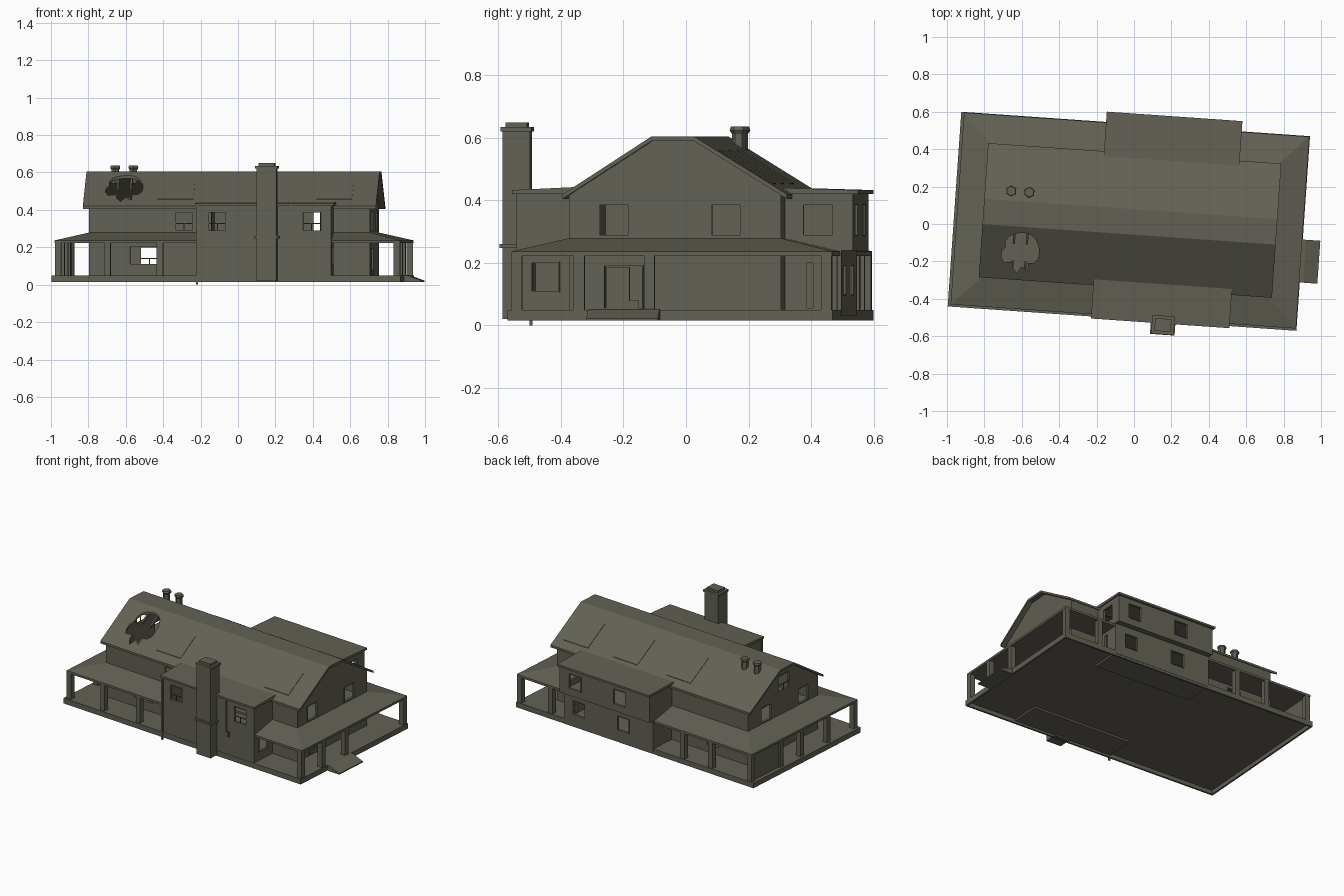
import bpy, bmesh, math
from mathutils import Matrix

if "Cube" in bpy.data.objects:
    bpy.data.objects.remove(bpy.data.objects["Cube"])

mat = bpy.data.materials.new("weathered_olive_grey")
mat.diffuse_color = (0.125, 0.12, 0.09, 1)
mat.use_nodes = True
mat.node_tree.nodes["Principled BSDF"].inputs["Base Color"].default_value = mat.diffuse_color


def finish(name, bm):
    bmesh.ops.recalc_face_normals(bm, faces=bm.faces)
    me = bpy.data.meshes.new(name)
    bm.to_mesh(me)
    bm.free()
    me.materials.append(mat)
    ob = bpy.data.objects.new(name, me)
    bpy.context.collection.objects.link(ob)
    return ob


def extrude(name, pts, vec):
    bm = bmesh.new()
    f = bm.faces.new([bm.verts.new(p) for p in pts])
    r = bmesh.ops.extrude_face_region(bm, geom=[f])
    bmesh.ops.translate(bm, vec=vec, verts=[v for v in r["geom"] if isinstance(v, bmesh.types.BMVert)])
    return finish(name, bm)


def prism(name, prof, x0, x1):
    """(y, z) profile swept along x"""
    return extrude(name, [(x0, y, z) for y, z in prof], (x1 - x0, 0, 0))


def boxes(name, items):
    """one object from several (x0, x1, y0, y1, z0, z1) boxes"""
    bm = bmesh.new()
    for x0, x1, y0, y1, z0, z1 in items:
        m = Matrix.Translation(((x0 + x1) / 2, (y0 + y1) / 2, (z0 + z1) / 2)) @ \
            Matrix.Diagonal((x1 - x0, y1 - y0, z1 - z0, 1))
        bmesh.ops.create_cube(bm, size=1, matrix=m)
    return finish(name, bm)


def cut(ob, cutter):
    mod = ob.modifiers.new("cut", 'BOOLEAN')
    mod.operation = 'DIFFERENCE'
    mod.solver = 'EXACT'
    mod.object = cutter
    dg = bpy.context.evaluated_depsgraph_get()
    me = bpy.data.meshes.new_from_object(ob.evaluated_get(dg))
    ob.modifiers.clear()
    ob.data = me
    bpy.data.objects.remove(cutter)


def window(wall, side, plane, centre, z0, z1, w=0.09, bars=True):
    """opening plus frame; side 'y' = wall at constant y, 'x' = wall at constant x"""
    a0, a1, t, m = centre - w / 2, centre + w / 2, 0.004, z0 + 0.4 * (z1 - z0)

    def b(a, c, d, za, zb):
        return (a, c, plane - d, plane + d, za, zb) if side == 'y' else (plane - d, plane + d, a, c, za, zb)
    cut(wall, boxes("cutter", [b(a0, a1, 0.03, z0, z1)]))
    parts = [b(a0 - t, a0, 0.003, z0 - t, z1 + t), b(a1, a1 + t, 0.003, z0 - t, z1 + t),
             b(a0, a1, 0.003, z0 - t, z0), b(a0, a1, 0.003, z1, z1 + t)]
    if bars:
        parts += [b(a0, a1, 0.002, m - 0.003, m + 0.003),
                  b(centre - 0.003, centre + 0.003, 0.002, z0, m)]
    boxes("window_frame", parts)


# ground slab with a skirt (recessed underneath), upper floor and entry ramp
slab = boxes("foundation_slab", [(-0.963, 0.906, -0.509, 0.534, 0.015, 0.05)])
cut(slab, boxes("cutter", [(-0.951, 0.894, -0.497, 0.522, 0.0, 0.042)]))
boxes("upper_floor", [(-0.765, 0.72, -0.315, 0.345, 0.235, 0.25)])
extrude("entry_ramp", [(0.9, -0.25, 0.015), (0.9, -0.25, 0.052), (0.925, -0.25, 0.05), (1.0, -0.25, 0.022),
                       (1.0, -0.25, 0.015)], (0, 0.23, 0))

# main walls, hollowed and open towards both bays
walls = prism("main_walls", [(-0.325, 0.045), (0.355, 0.045), (0.355, 0.419), (0.074, 0.594),
                             (-0.052, 0.594), (-0.325, 0.417)], -0.775, 0.73)
cut(walls, prism("cutter", [(-0.312, 0.03), (0.342, 0.03), (0.342, 0.5), (0.074, 0.68),
                            (-0.052, 0.68), (-0.312, 0.5)], -0.762, 0.717))
cut(walls, boxes("cutter", [(-0.165, 0.518, -0.4, 0.45, 0.0, 0.405)]))
for x, z0, z1, w in ((-0.265, 0.29, 0.385, 0.09), (-0.48, 0.11, 0.205, 0.15)):
    window(walls, 'y', -0.325, x, z0, z1, w, w < 0.1)
for y in (-0.18, 0.18):
    window(walls, 'x', 0.73, y, 0.29, 0.385, 0.09, False)
    window(walls, 'x', -0.775, y, 0.29, 0.385, 0.09, False)
window(walls, 'x', -0.775, 0.01, 0.44, 0.54, 0.1)
window(walls, 'x', 0.73, -0.15, 0.055, 0.19, 0.12, False)
boxes("front_door", [(0.72, 0.728, -0.205, -0.13, 0.05, 0.185), (0.72, 0.732, -0.205, -0.1, 0.05, 0.08)])
window(walls, 'y', 0.355, -0.5, 0.1, 0.2)
window(walls, 'x', -0.775, -0.1, 0.1, 0.2)

# main roof, flat at the ridge, with a ragged hole
top = [(-0.342, 0.42), (-0.057, 0.605), (0.079, 0.605), (0.377, 0.42)]
roof = prism("main_roof", top + [(y, z - 0.015) for y, z in reversed(top)], -0.808, 0.763)
radii = [1.05, 1.08, 1.1, 1.15, 1.15, 1.12, 1.1, 1.12, 1.15, 1.1, 0.95, 1.1, 1.15, 1.1, 0.7, 0.95, 1.15,
         0.75, 1.12, 0.7, 0.95, 1.05]
n = len(radii)
cut(roof, extrude("cutter", [(-0.593 + 0.092 * r * math.cos(i * math.tau / n),
                              -0.196 + 0.096 * r * math.sin(i * math.tau / n), 0.38)
                             for i, r in enumerate(radii)], (0, 0, 0.4)))
for x in (-0.64, -0.57):
    prism("broken_rafter", [(-0.33, 0.395), (-0.33, 0.412), (-0.24, 0.47), (-0.24, 0.453)], x, x + 0.012)
    prism("broken_rafter", [(-0.15, 0.512), (-0.15, 0.529), (-0.057, 0.589), (-0.057, 0.572)], x, x + 0.012)


# thin raised panels on the roof slopes
def roof_panel(x0, x1, y0, y1):
    def z(y):
        return 0.42 + (0.649 * (y + 0.342) if y < 0 else 0.6208 * (0.377 - y))
    prism("roof_panel", [(y0, z(y0) - 0.003), (y0, z(y0) + 0.003), (y1, z(y1) + 0.003), (y1, z(y1) - 0.003)], x0, x1)


for x in (-0.41, 0.44):
    roof_panel(x, x + 0.19, -0.288, -0.142)
for x in (-0.3, 0.12, 0.51):
    roof_panel(x, x + 0.19, 0.154, 0.325)

# wraparound porch roof: hipped ring, interrupted by the bays
bm = bmesh.new()
outer, inner = (-0.948, 0.903, -0.497, 0.531), (-0.77, 0.725, -0.32, 0.35)
rings = []
for (x0, x1, y0, y1), z in ((outer, 0.222), (outer, 0.237), (inner, 0.28), (inner, 0.222)):
    rings.append([bm.verts.new((x, y, z)) for x, y in ((x0, y0), (x1, y0), (x1, y1), (x0, y1))])
for i in range(4):
    a, b = rings[i], rings[(i + 1) % 4]
    for j in range(4):
        k = (j + 1) % 4
        bm.faces.new((a[j], a[k], b[k], b[j]))
porch = finish("porch_roof", bm)
cut(porch, boxes("cutter", [(-0.176, 0.529, -0.7, 0.7, 0.1, 0.4)]))

# porch columns and the closed rear end of the left porch
spots = [(x, -0.48) for x in (-0.93, -0.665, -0.385, 0.885)]
spots += [(x, 0.513) for x in (-0.93, -0.62, -0.4, 0.64, 0.885)]
spots += [(-0.93, y) for y in (0.24, 0.04, -0.22)]
spots += [(0.885, y) for y in (-0.28, -0.055)]
boxes("porch_columns", [(x - 0.017, x + 0.017, y - 0.017, y + 0.017, 0.045, 0.226) for x, y in spots])
boxes("porch_screen", [(-0.937, -0.925, 0.24, 0.513, 0.045, 0.226)])

# front bay
bay = boxes("front_bay", [(-0.182, 0.535, -0.507, -0.3, 0.03, 0.425)])
cut(bay, boxes("cutter", [(-0.17, 0.523, -0.495, -0.2, 0.05, 0.415)]))
for x in (-0.075, 0.43):
    window(bay, 'y', -0.507, x, 0.29, 0.385)
window(bay, 'x', 0.535, -0.414, 0.11, 0.2, 0.085, False)
prism("front_bay_roof", [(-0.52, 0.42), (-0.52, 0.433), (-0.31, 0.443), (-0.31, 0.42)], -0.194, 0.547)

# back bay: upper floor overhangs the lower one
low = boxes("back_bay_lower", [(-0.175, 0.528, 0.33, 0.536, 0.03, 0.25)])
cut(low, boxes("cutter", [(-0.163, 0.516, 0.2, 0.524, 0.05, 0.3)]))
high = boxes("back_bay_upper", [(-0.178, 0.531, 0.33, 0.573, 0.24, 0.425)])
cut(high, boxes("cutter", [(-0.166, 0.519, 0.2, 0.561, 0.25, 0.415)]))
for x in (0.06, 0.41):
    window(low, 'y', 0.536, x, 0.1, 0.19, 0.09, False)
    window(high, 'y', 0.573, x, 0.29, 0.385, 0.09, False)
window(low, 'x', 0.528, 0.435, 0.055, 0.2, 0.02, False)
window(high, 'x', 0.531, 0.46, 0.29, 0.385, 0.09, False)
prism("back_bay_roof", [(0.589, 0.42), (0.589, 0.433), (0.35, 0.44), (0.35, 0.42)], -0.187, 0.54)

# chimney with band and stepped cap
boxes("chimney", [(0.192 - a, 0.192 + a, -0.528 - b, -0.528 + b, z0, z1) for a, b, z0, z1 in
                  ((0.054, 0.044, 0.02, 0.62), (0.066, 0.052, 0.248, 0.26),
                   (0.06, 0.05, 0.62, 0.635), (0.044, 0.034, 0.635, 0.65))])

# roof vents, six sided with wider caps
for wx, wy in ((-0.667, 0.13), (-0.57, 0.13)):
    bm = bmesh.new()
    for r1, r2, z0, z1 in ((0.022, 0.022, 0.54, 0.618), (0.022, 0.03, 0.612, 0.624), (0.03, 0.026, 0.624, 0.636)):
        bmesh.ops.create_cone(bm, cap_ends=True, segments=6, radius1=r1, radius2=r2, depth=z1 - z0,
                              matrix=Matrix.Translation((wx, wy, (z0 + z1) / 2)))
    finish("roof_vent", bm)

# downspouts
boxes("downspouts", [(-0.188, -0.178, -0.515, -0.505, 0.0, 0.425), (0.315, 0.325, -0.515, -0.505, 0.2, 0.425),
                     (0.33, 0.342, -0.515, -0.505, 0.17, 0.205)])

# the whole house is turned slightly on the plot
turn = Matrix.Rotation(math.radians(-4), 4, 'Z')
for ob in bpy.context.scene.objects:
    ob.data.transform(turn)
